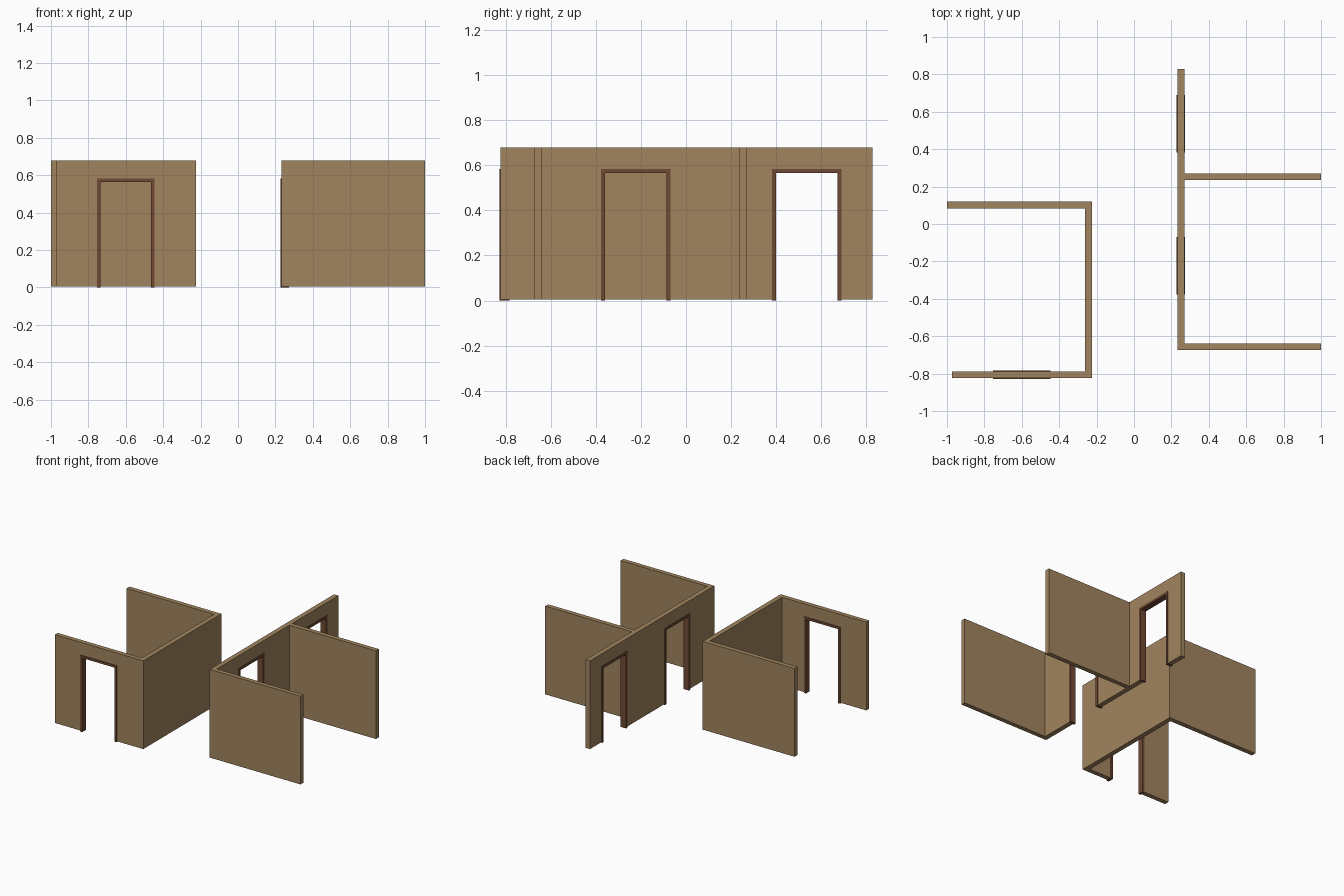
import bpy, bmesh

if "Cube" in bpy.data.objects:
    bpy.data.objects.remove(bpy.data.objects["Cube"])

Z0, Z1 = 0.005, 0.679          # wall bottom and top
DOOR_TOP, TRIM, LIP = 0.583, 0.018, 0.005


def material(name, rgb):
    m = bpy.data.materials.new(name)
    m.diffuse_color = (*rgb, 1)
    m.use_nodes = True
    m.node_tree.nodes["Principled BSDF"].inputs["Base Color"].default_value = m.diffuse_color
    return m


TAN = material("tan wall", (0.356, 0.231, 0.112))
BROWN = material("brown door frame", (0.162, 0.068, 0.034))


def prism(name, points, offset, mat):
    """Extrude a flat outline of 3D points along an offset vector."""
    bm = bmesh.new()
    face = bm.faces.new([bm.verts.new(p) for p in points])
    ext = bmesh.ops.extrude_face_region(bm, geom=[face])
    verts = [v for v in ext["geom"] if isinstance(v, bmesh.types.BMVert)]
    bmesh.ops.translate(bm, verts=verts, vec=offset)
    bmesh.ops.recalc_face_normals(bm, faces=bm.faces)
    me = bpy.data.meshes.new(name)
    bm.to_mesh(me)
    bm.free()
    me.materials.append(mat)
    ob = bpy.data.objects.new(name, me)
    bpy.context.collection.objects.link(ob)
    return ob


def placed(along, across, z, axis):
    return (along, across, z) if axis == 'x' else (across, along, z)


def door(name, wall, axis, a0, a1, c0, c1):
    """Cut a doorway from a0 to a1 in a wall spanning c0 to c1, then frame it."""
    e = TRIM / 2
    cut = [(a0 + e, -0.1), (a1 - e, -0.1), (a1 - e, DOOR_TOP - e), (a0 + e, DOOR_TOP - e)]
    cutter = prism("cutter", [placed(a, c0 - 0.05, z, axis) for a, z in cut],
                   placed(0, c1 - c0 + 0.1, 0, axis), TAN)
    mod = wall.modifiers.new("doorway", 'BOOLEAN')
    mod.operation, mod.solver, mod.object = 'DIFFERENCE', 'EXACT', cutter
    bpy.context.view_layer.update()
    dg = bpy.context.evaluated_depsgraph_get()
    new = bpy.data.meshes.new_from_object(wall.evaluated_get(dg))
    wall.modifiers.clear()
    wall.data = new
    bpy.data.objects.remove(cutter)
    # upside-down U casing, slightly proud of the wall on both sides
    t = TRIM
    u = [(a0, 0), (a0, DOOR_TOP), (a1, DOOR_TOP), (a1, 0),
         (a1 - t, 0), (a1 - t, DOOR_TOP - t), (a0 + t, DOOR_TOP - t), (a0 + t, 0)]
    prism(name, [placed(a, c0 - LIP, z, axis) for a, z in u],
          placed(0, c1 - c0 + 2 * LIP, 0, axis), BROWN)


def walls(name, plan):
    return prism(name, [(x, y, Z0) for x, y in plan], (0, 0, Z1 - Z0), TAN)


# left room: back, side and front walls in one U plan
left = walls("left_room_walls", [
    (-1, 0.119), (-0.224, 0.119), (-0.224, -0.823), (-0.972, -0.823),
    (-0.972, -0.788), (-0.261, -0.788), (-0.261, 0.083), (-1, 0.083)])
door("left_door_frame", left, 'x', -0.754, -0.447, -0.823, -0.788)

# right rooms: long wall with two cross walls
right = walls("right_room_walls", [
    (0.232, 0.828), (0.269, 0.828), (0.269, 0.271), (1, 0.271), (1, 0.236),
    (0.269, 0.236), (0.269, -0.639), (1, -0.639), (1, -0.673), (0.232, -0.673)])
door("right_front_door_frame", right, 'y', -0.377, -0.069, 0.232, 0.269)
door("right_back_door_frame", right, 'y', 0.381, 0.689, 0.232, 0.269)
